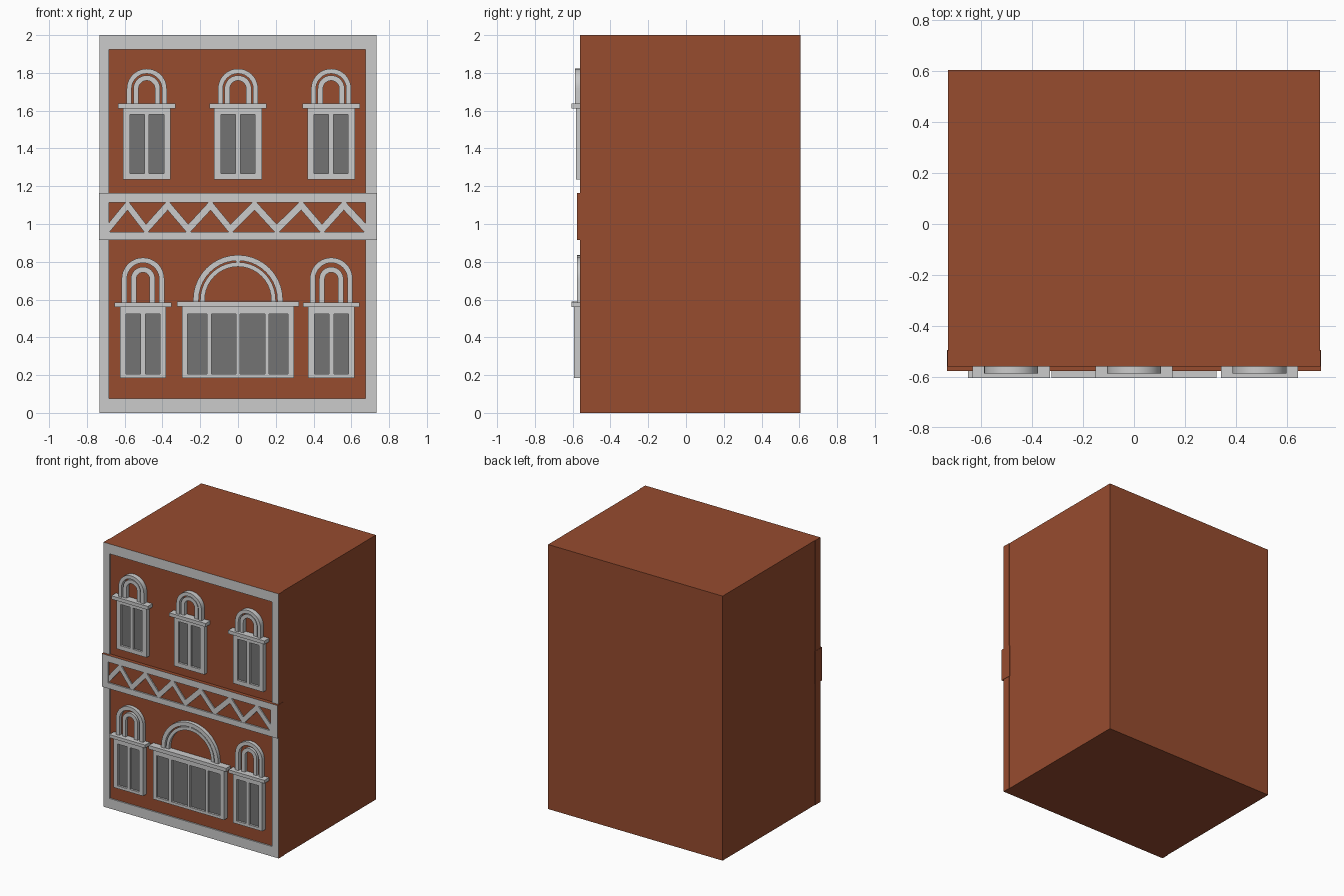
import bpy, bmesh, math

if "Cube" in bpy.data.objects:
    bpy.data.objects.remove(bpy.data.objects["Cube"])


def material(name, rgb):
    m = bpy.data.materials.new(name)
    m.diffuse_color = (*rgb, 1)
    m.use_nodes = True
    m.node_tree.nodes["Principled BSDF"].inputs["Base Color"].default_value = m.diffuse_color
    return m


BRICK = material("brick_brown", (0.31, 0.072, 0.028))
TRIM = material("pale_grey_trim", (0.60, 0.60, 0.60))
GLASS = material("dark_grey_glass", (0.175, 0.175, 0.175))
WALL = -0.55      # y of the recessed facade wall


def finish(name, bm, *mats):
    bmesh.ops.recalc_face_normals(bm, faces=bm.faces)
    me = bpy.data.meshes.new(name)
    bm.to_mesh(me)
    bm.free()
    for m in mats:
        me.materials.append(m)
    ob = bpy.data.objects.new(name, me)
    bpy.context.collection.objects.link(ob)
    return ob


def add_box(bm, x0, x1, y0, y1, z0, z1):
    vs = bmesh.ops.create_cube(bm, size=1)["verts"]
    for v in vs:
        v.co = (x1 if v.co.x > 0 else x0, y1 if v.co.y > 0 else y0, z1 if v.co.z > 0 else z0)


def boxes(name, mat, *dims):
    bm = bmesh.new()
    for d in dims:
        add_box(bm, *d)
    return finish(name, bm, mat)


def border(name, outer, inner, y0, y1):
    """Rectangular trim border, grey except for brick on its outermost edges."""
    (ax, bx, az, bz), (cx, dx, cz, dz) = outer, inner
    bm = bmesh.new()
    rings = [[bm.verts.new((x, y, z)) for x, z in ((l, b), (r, b), (r, t), (l, t))]
             for y in (y0, y1) for l, r, b, t in (outer, inner)]
    of, nf, ob_, nb = rings
    for i in range(4):
        j = (i + 1) % 4
        for p, q in ((of, nf), (nf, nb), (nb, ob_)):
            bm.faces.new((p[i], p[j], q[j], q[i]))
        bm.faces.new((of[i], ob_[i], ob_[j], of[j])).material_index = 1
    return finish(name, bm, TRIM, BRICK)


def strip(name, upper, lower, y0, y1):
    """Solid ribbon between two matching x/z paths."""
    bm = bmesh.new()
    rows = [[bm.verts.new(c) for c in ((u[0], y0, u[1]), (l[0], y0, l[1]),
                                       (l[0], y1, l[1]), (u[0], y1, u[1]))]
            for u, l in zip(upper, lower)]
    for a, b in zip(rows, rows[1:]):
        for i in range(4):
            j = (i + 1) % 4
            bm.faces.new((a[i], a[j], b[j], b[i]))
    bm.faces.new(rows[0])
    bm.faces.new(rows[-1])
    return finish(name, bm, TRIM)


def arch(name, cx, base, spring, r_out, r_in, y0):
    def path(r):
        arc = [(cx - r * math.cos(math.pi * i / 20), spring + r * math.sin(math.pi * i / 20))
               for i in range(21)]
        return [(cx - r, base)] + arc + [(cx + r, base)]
    ob = strip(name, path(r_out), path(r_in), y0, WALL + 0.003)
    bpy.context.view_layer.objects.active = ob
    ob.select_set(True)
    bpy.ops.object.shade_smooth_by_angle(angle=math.radians(30))
    ob.select_set(False)


def window(name, cx, half, z0, z1, glass_z, panes, front, sill_half, sill_z):
    """Frame with mullions, glass behind it and a projecting ledge on top."""
    g0, g1 = glass_z
    back = WALL + 0.003
    edges = [-half] + [e for p in panes for e in p] + [half]
    bars = [(cx + edges[i], cx + edges[i + 1], front, back, g0, g1)
            for i in range(0, len(edges), 2)]
    bars += [(cx - half, cx + half, front, back, z0, g0),
             (cx - half, cx + half, front, back, g1, z1)]
    boxes(name + "_frame", TRIM, *bars)
    boxes(name + "_glass", GLASS,
          (cx + panes[0][0] - .01, cx + panes[-1][1] + .01, front + .015, front + .023, g0 - .01, g1 + .01))
    boxes(name + "_ledge", TRIM, (cx - sill_half, cx + sill_half, -0.605, back, *sill_z))


# Building block, with the slightly wider facade slab at the front
boxes("building_body", BRICK, (-.73, .73, -.52, .605, 0, 2))
boxes("facade_wall", BRICK, (-.733, .733, WALL, -.50, 0, 2))
border("facade_border", (-.733, .733, 0, 2), (-.682, .676, .075, 1.925), -.56, WALL)

# Middle band with border and zigzag
boxes("band_panel", BRICK, (-.735, .735, -.567, -.495, .914, 1.164))
border("band_border", (-.735, .735, .914, 1.164), (-.682, .676, .957, 1.114), -.578, -.567)
zig_x = (-.69, -.585, -.487, -.372, -.263, -.145, -.04, .088, .205, .335, .445, .56, .68)
zig = [(x, 1.10 if i % 2 else .972) for i, x in enumerate(zig_x)]
strip("band_zigzag", [(x, z + .027) for x, z in zig], [(x, z - .027) for x, z in zig], -.576, -.566)

# Upper and lower paired windows with double arches
pair = [(-.09, -.013), (.013, .09)]
for side, ux, lx in (("left", -.483, -.503), ("middle", 0, None), ("right", .493, .494)):
    n = "upper_" + side
    window(n + "_window", ux, .126, 1.236, 1.615, (1.268, 1.58), pair, -.583, .152, (1.612, 1.638))
    arch(n + "_outer_arch", ux, 1.638, 1.716, .106, .080, -.587)
    arch(n + "_inner_arch", ux, 1.638, 1.716, .071, .043, -.580)
    if lx is not None:
        n = "lower_" + side
        window(n + "_window", lx, .123, .186, .562, (.207, .523), pair, -.592, .150, (.560, .584))
        arch(n + "_outer_arch", lx, .584, .709, .113, .085, -.578)
        arch(n + "_inner_arch", lx, .584, .709, .064, .035, -.573)

# Wide lower middle window
window("lower_middle_window", 0, .297, .186, .565, (.207, .523),
       [(-.268, -.165), (-.14, -.01), (.01, .143), (.163, .265)], -.592, .324, (.562, .589))
arch("lower_middle_outer_arch", 0, .589, .598, .238, .208, -.578)
arch("lower_middle_inner_arch", 0, .589, .598, .200, .176, -.573)
boxes("lower_middle_keystone", TRIM, (-.01, .01, -.572, WALL + .003, .79, .815))
